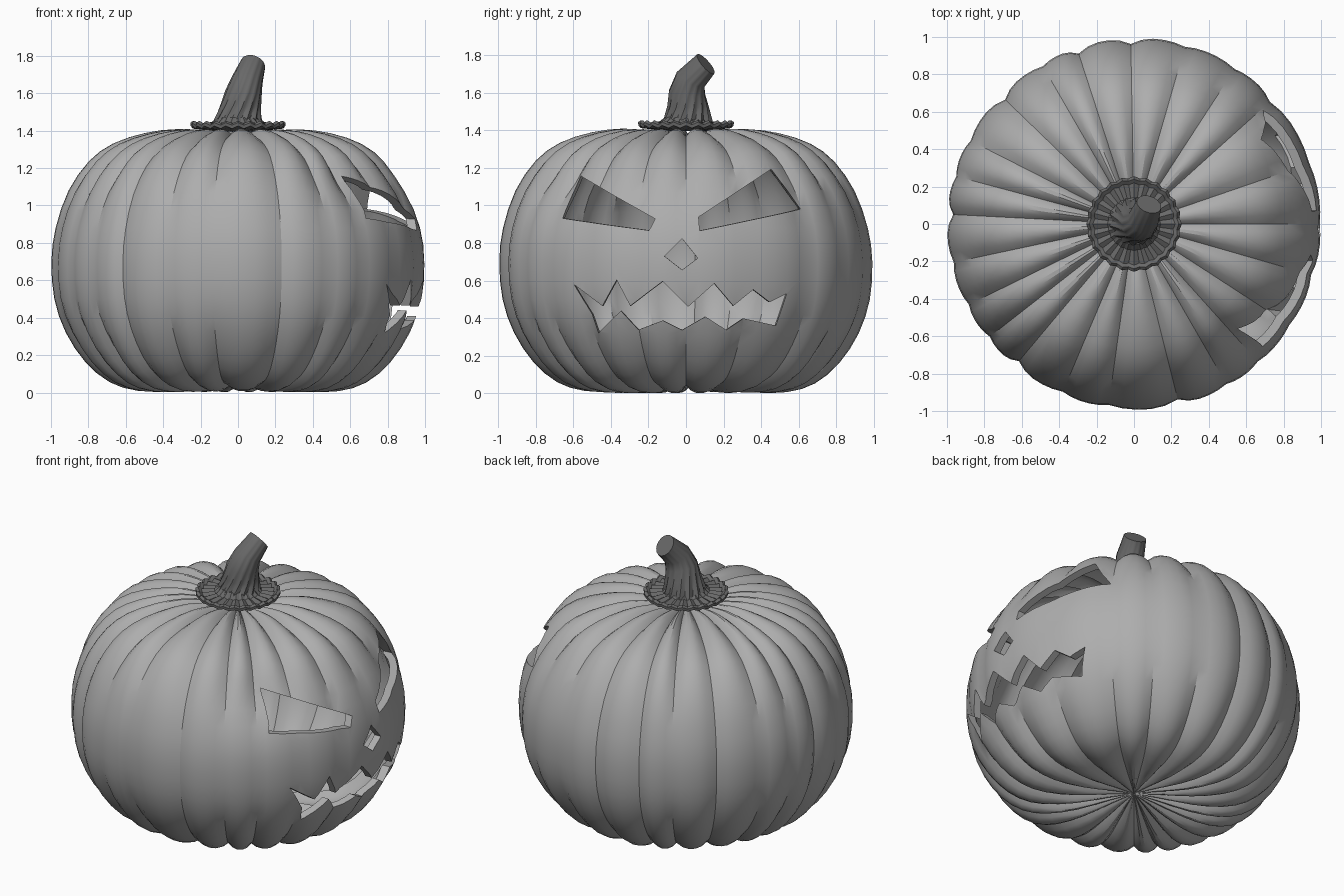
import bpy, bmesh, math
from mathutils import Vector

default = bpy.data.objects.get("Cube")
if default:
    bpy.data.objects.remove(default, do_unlink=True)


def material(name, grey):
    mat = bpy.data.materials.new(name)
    mat.use_nodes = True
    colour = (grey, grey, grey, 1)
    mat.diffuse_color = colour
    bsdf = next(n for n in mat.node_tree.nodes if n.type == 'BSDF_PRINCIPLED')
    bsdf.inputs["Base Color"].default_value = colour
    return mat


skin_grey = material("light grey skin", 0.42)
stem_grey = material("dark grey stem", 0.14)


def loft(bm, rings):
    """Skin closed rings of points and close both ends with a fan."""
    loops = [[bm.verts.new(p) for p in ring] for ring in rings]
    faces = []
    n = len(loops[0])
    for a, b in zip(loops, loops[1:]):
        for i in range(n):
            j = (i + 1) % n
            faces.append(bm.faces.new((a[i], a[j], b[j], b[i])))
    for loop, flip in ((loops[0], True), (loops[-1], False)):
        tip = bm.verts.new(sum((v.co for v in loop), Vector()) / n)
        for i in range(n):
            a, b = loop[i], loop[(i + 1) % n]
            faces.append(bm.faces.new((b, a, tip) if flip else (a, b, tip)))
    return faces


def make_object(name, bm, mat=None):
    mesh = bpy.data.meshes.new(name)
    bm.to_mesh(mesh)
    bm.free()
    obj = bpy.data.objects.new(name, mesh)
    bpy.context.collection.objects.link(obj)
    if mat:
        mesh.materials.append(mat)
    return obj


def smooth(obj, degrees):
    bpy.ops.object.select_all(action='DESELECT')
    obj.select_set(True)
    bpy.context.view_layer.objects.active = obj
    bpy.ops.object.shade_smooth_by_angle(angle=math.radians(degrees))


def spline(points, steps):
    """Catmull-Rom curve through the points."""
    pts = [Vector(p) for p in points]
    ext = [2 * pts[0] - pts[1]] + pts + [2 * pts[-1] - pts[-2]]
    out = []
    for a, b, c, d in zip(ext, ext[1:], ext[2:], ext[3:]):
        for s in range(steps):
            t = s / steps
            out.append(0.5 * (2 * b + (c - a) * t + (2 * a - 5 * b + 4 * c - d) * t * t
                              + (3 * b - a - 3 * c + d) * t ** 3))
    return out + [pts[-1]]


# Body: thin ribbed shell
profile = spline([(.02, .06), (.15, .04), (.35, .005), (.54, .006), (.69, .052), (.82, .16),
                  (.925, .32), (.985, .5), (1, .7), (.978, .88), (.91, 1.08), (.8, 1.24),
                  (.67, 1.335), (.5, 1.39), (.33, 1.41), (.18, 1.39), (.02, 1.36)], 2)
grooves = [0, 19, 42, 57, 74, 91, 108, 120, 136, 153, 165, 177,
           192, 206, 218, 230, 247, 262, 284, 300, 312, 327, 344]
deep_grooves = {42, 91, 108, 136, 177, 230, 284, 344}   # these cross the widest part
RIB_STEPS = 5
columns = []                       # angle, groove shape, groove depth at the widest part
for k, start in enumerate(grooves):
    end = grooves[k + 1] if k + 1 < len(grooves) else 360
    for s in range(RIB_STEPS):
        u = s / RIB_STEPS
        nearest = start if u < .5 else end
        columns.append((math.radians(start + (end - start) * u), abs(2 * u - 1) ** 2.2,
                        .8 if nearest in deep_grooves else .35))


def body_rings(offset):
    rings = []
    for i, p in enumerate(profile):
        t = profile[min(i + 1, len(profile) - 1)] - profile[max(i - 1, 0)]
        t.normalize()
        inward = Vector((-t.y, t.x))
        middle = math.exp(-((p.y - .72) / .42) ** 4)
        brow = math.exp(-((p.y - 1.16) / .17) ** 2)
        ring = []
        for angle, groove, strength in columns:
            face = max(0, math.cos(angle))
            dent = math.exp(-((math.degrees(angle) - 313) / 13) ** 2)
            amount = min(.12 * p.x, .04) * (1 - middle * (1 - strength))
            depth = offset + brow * (.018 * face + .04 * dent)
            depth += amount * groove * (1 - .6 * middle * face ** 2)
            depth += .006 * p.x * (1 + math.sin(3 * angle + 2 * p.y)) * (1 - face ** 2)
            q = p + inward * depth
            r = max(q.x, .01)
            ring.append(Vector((r * math.cos(angle), r * math.sin(angle), max(q.y, 0))))
        rings.append(ring)
    return rings


bm = bmesh.new()
loft(bm, body_rings(0))
inner = loft(bm, body_rings(.045))
bmesh.ops.reverse_faces(bm, faces=inner)
body = make_object("pumpkin_body", bm, skin_grey)

# Carved face openings, outlined in (y, z) and narrowing inward
openings = {
    "right_eye": [(-.6, 1.17), (-.16, .93), (-.19, .87), (-.68, .93)],
    "left_eye": [(.47, 1.2), (.63, .98), (.07, .87), (.065, .94)],
    "nose": [(-.02, .82), (.06, .72), (-.02, .66), (-.11, .73)],
    "mouth": [(-.6, .58), (-.44, .465), (-.36, .6), (-.29, .465), (-.12, .59), (.01, .46),
              (.145, .58), (.245, .465), (.35, .55), (.44, .485), (.535, .53), (.48, .36),
              (.3, .4), (.21, .34), (.1, .41), (-.02, .34), (-.12, .39), (-.25, .34),
              (-.34, .44), (-.47, .32), (-.5, .42)],
}
cutters = []
for name, outline in openings.items():
    cz = sum(z for y, z in outline) / len(outline)
    bm = bmesh.new()
    ends = []
    for x in (.35, 1.2):
        s = 1 + .25 * (x - .83)
        ends.append([bm.verts.new((x, y * s, cz + (z - cz) * s)) for y, z in outline])
    bm.faces.new(ends[0])
    bm.faces.new(ends[1])
    n = len(outline)
    for i in range(n):
        j = (i + 1) % n
        bm.faces.new((ends[0][i], ends[0][j], ends[1][j], ends[1][i]))
    bmesh.ops.recalc_face_normals(bm, faces=bm.faces)
    cutter = make_object(name + "_cutter", bm)
    cutter.hide_render = True
    cutters.append(cutter)
    cut = body.modifiers.new(name, 'BOOLEAN')
    cut.operation = 'DIFFERENCE'
    cut.solver = 'EXACT'
    cut.object = cutter

bpy.context.view_layer.update()
carved = bpy.data.meshes.new_from_object(
    body.evaluated_get(bpy.context.evaluated_depsgraph_get()))
body.modifiers.clear()
body.data = carved
for cutter in cutters:
    bpy.data.objects.remove(cutter, do_unlink=True)
smooth(body, 28)

# Stem: fluted, twisted and bent, with a slanted cut end; flutes fade towards it
stations = [((0, 0, 1.4), .145, (0, 0, 1)), ((0, .01, 1.46), .122, (0, 0, 1)),
            ((.015, .01, 1.53), .105, (.1, 0, 1)), ((.03, .005, 1.6), .095, (.2, .1, 1)),
            ((.05, .025, 1.67), .082, (.25, .45, .9)), ((.08, .105, 1.752), .068, (.3, .75, .66))]
FLUTES = 14
rings = []
for k, (centre, radius, normal) in enumerate(stations):
    n = Vector(normal).normalized()
    u = (Vector((1, 0, 0)) - n * n.x).normalized()
    v = n.cross(u)
    ring = []
    for i in range(FLUTES * 4):
        a = math.tau * i / (FLUTES * 4)
        r = radius * (1 + (.07 - .012 * k) * math.cos(a * FLUTES))
        a += .15 * k
        ring.append(Vector(centre) + r * (math.cos(a) * u + math.sin(a) * v))
    rings.append(ring)
bm = bmesh.new()
loft(bm, rings)
stem = make_object("stem", bm, stem_grey)
smooth(stem, 40)

# Collar: scalloped disc under the stem
TEETH = 24
rings = []
for r, z, wave in [(.1, 1.395, 0), (.215, 1.41, .3), (.248, 1.418, 1), (.25, 1.436, 1),
                   (.235, 1.446, 1), (.215, 1.432, 1), (.14, 1.44, .8), (.11, 1.47, 0)]:
    ring = []
    for i in range(TEETH * 4):
        a = math.tau * i / (TEETH * 4)
        w = wave * math.cos(a * TEETH)
        rr = r * (1 + .02 * w)
        ring.append(Vector((rr * math.cos(a), rr * math.sin(a), z + .007 * w)))
    rings.append(ring)
bm = bmesh.new()
loft(bm, rings)
collar = make_object("stem_collar", bm, stem_grey)
smooth(collar, 30)
